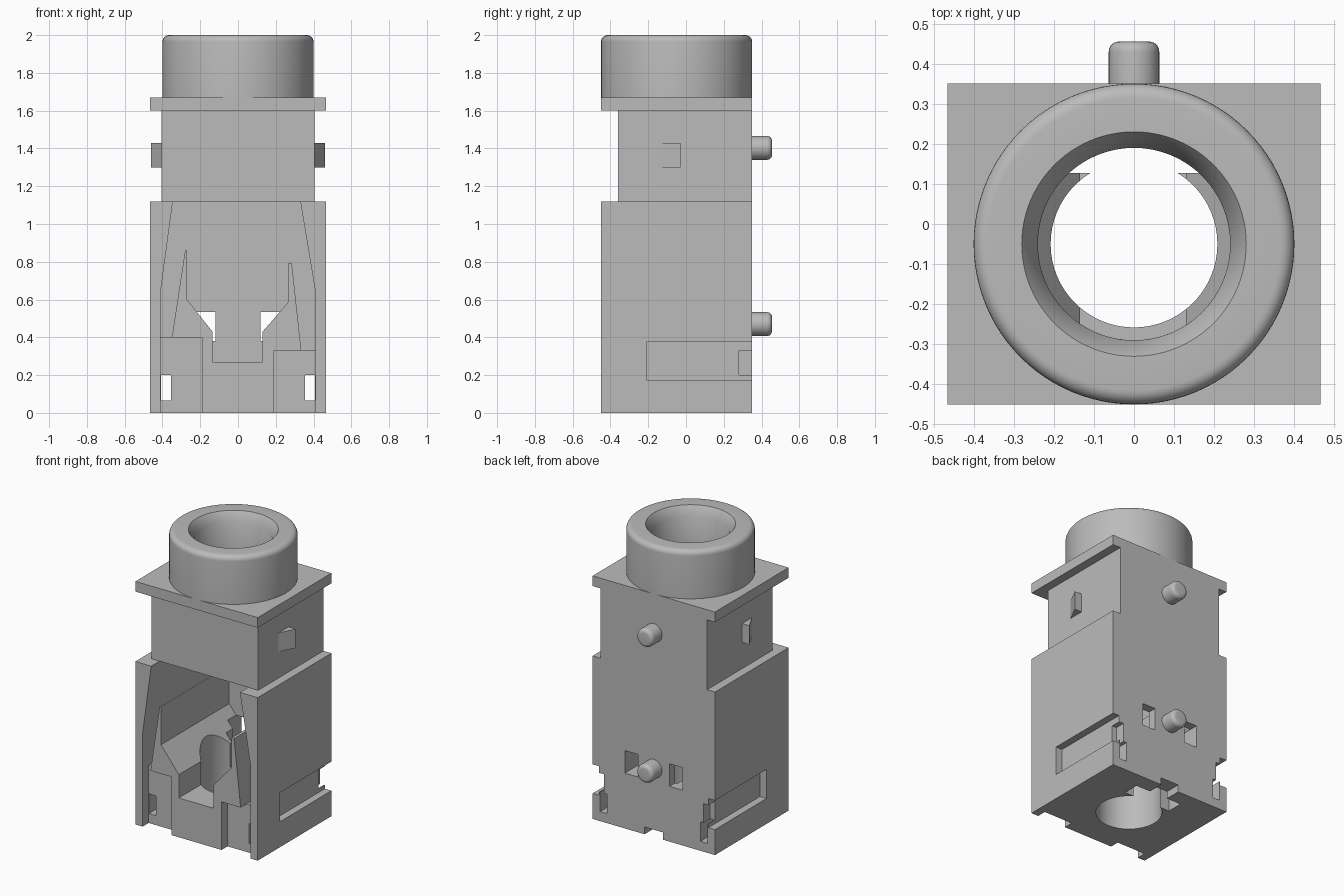
import bpy, bmesh, math
from mathutils import Matrix, Vector

cube = bpy.data.objects.get("Cube")
if cube:
    bpy.data.objects.remove(cube, do_unlink=True)

grey = bpy.data.materials.new("mid grey plastic")
grey.use_nodes = True
COLOUR = (0.5, 0.5, 0.5, 1)
grey.diffuse_color = COLOUR
grey.node_tree.nodes["Principled BSDF"].inputs["Base Color"].default_value = COLOUR

BORE_Y = -0.05
FRONT, BACK, HALF = -0.45, 0.35, 0.465


def finish(name, bm):
    bmesh.ops.recalc_face_normals(bm, faces=bm.faces)
    mesh = bpy.data.meshes.new(name)
    bm.to_mesh(mesh)
    bm.free()
    obj = bpy.data.objects.new(name, mesh)
    bpy.context.collection.objects.link(obj)
    mesh.materials.append(grey)
    return obj


def box(name, x, y, z):
    bm = bmesh.new()
    size = Vector((x[1] - x[0], y[1] - y[0], z[1] - z[0]))
    mid = Vector((sum(x), sum(y), sum(z))) / 2
    bmesh.ops.create_cube(bm, size=1, matrix=Matrix.Translation(mid) @ Matrix.Diagonal(size).to_4x4())
    return finish(name, bm)


def prism(name, points, direction):
    """Extrude a closed outline along a direction."""
    bm = bmesh.new()
    face = bm.faces.new([bm.verts.new(p) for p in points])
    ext = bmesh.ops.extrude_face_region(bm, geom=[face], use_keep_orig=True)
    moved = [v for v in ext["geom"] if isinstance(v, bmesh.types.BMVert)]
    bmesh.ops.translate(bm, verts=moved, vec=direction)
    return finish(name, bm)


def lathe(name, profile, place, closed=False, steps=64):
    """Spin (radius, height) points about the local z axis."""
    bm = bmesh.new()
    verts = [bm.verts.new((r, 0, h)) for r, h in profile]
    pairs = list(zip(verts, verts[1:]))
    if closed:
        pairs.append((verts[-1], verts[0]))
    edges = [bm.edges.new(p) for p in pairs]
    bmesh.ops.spin(bm, geom=verts + edges, cent=(0, 0, 0), axis=(0, 0, 1),
                   angle=2 * math.pi, steps=steps)
    bmesh.ops.remove_doubles(bm, verts=bm.verts, dist=1e-4)
    bm.transform(place)
    return finish(name, bm)


def cylinder(name, r, z0, z1):
    return lathe(name, [(0, z0), (r, z0), (r, z1), (0, z1)], Matrix.Translation((0, BORE_Y, 0)))


def rounded(r, top, bevel, n=6):
    """Quarter-round corner of a turned profile."""
    arc = [math.pi / 2 * i / n for i in range(n + 1)]
    return [(r - bevel + bevel * math.cos(a), top - bevel + bevel * math.sin(a)) for a in arc]


def activate(obj):
    bpy.ops.object.select_all(action='DESELECT')
    obj.select_set(True)
    bpy.context.view_layer.objects.active = obj


def cut(obj, cutters):
    for c in cutters:
        activate(obj)
        mod = obj.modifiers.new("cut", 'BOOLEAN')
        mod.operation, mod.solver, mod.object = 'DIFFERENCE', 'EXACT', c
        bpy.ops.object.modifier_apply(modifier=mod.name)
        bpy.data.objects.remove(c, do_unlink=True)


def smooth(obj):
    activate(obj)
    bpy.ops.object.shade_smooth_by_angle(angle=math.radians(35))


# Lower housing: open front cavity with two thin blades and a V-shaped cradle
cavity = [(-.41, .40), (-.41, .64), (-.345, 1.12), (-.345, 1.2), (.33, 1.2), (.33, 1.12),
          (.41, .64), (.41, .33), (.335, .33), (.285, .79), (.265, .79), (.265, .585),
          (.13, .43), (.13, .27), (-.135, .27), (-.135, .43), (-.27, .60), (-.27, .86),
          (-.28, .86), (-.35, .40)]
lower = box("lower_housing", (-HALF, HALF), (FRONT, BACK), (0, 1.12))
cutters = [
    prism("cavity_cutter", [(x, -.6, z) for x, z in cavity], (0, .89, 0)),
    cylinder("bore_cutter", .208, -.1, 1.0),
    box("rear_well_cutter", (-.18, .18), (.127, .24), (-.1, .7)),
    box("rear_notch_cutter", (-.07, .07), (.2, .5), (-.1, .05)),
    box("front_recess_cutter", (-.41, -.19), (-.6, -.385), (-.1, .40)),
    box("front_recess_cutter", (.19, .41), (-.6, -.385), (-.1, .33)),
]
for s in (-1, 1):
    def span(a, b):
        return tuple(sorted((s * a, s * b)))
    cutters += [
        box("window_cutter", span(.12, .22), (.2, .5), (.38, .535)),
        box("passage_cutter", span(.355, .408), (-.6, .6), (.065, .2)),
        box("side_slot_cutter", span(.415, .6), (-.21, .6), (.175, .375)),
        box("slot_end_cutter", span(.38, .6), (.28, .6), (.2, .33)),
    ]
cut(lower, cutters)
smooth(lower)

# Upper housing and flange, bored through
upper = box("upper_housing", (-.405, .405), (-.36, BACK), (1.12, 1.60))
flange = box("flange_plate", (-HALF, HALF), (FRONT, BACK), (1.60, 1.67))
for part in (upper, flange):
    cut(part, [cylinder("bore_cutter", .24, 1.0, 1.8)])
    smooth(part)

# Turned collar with countersunk mouth
collar = lathe("collar_ring", [(.24, 1.67), (.40, 1.67)] + rounded(.40, 2.0, .035)
               + [(.28, 2.0), (.24, 1.94)], Matrix.Translation((0, BORE_Y, 0)), closed=True, steps=96)
smooth(collar)

# Locating pegs on the back
for name, z in (("upper_peg", 1.403), ("lower_peg", .47)):
    place = Matrix.Translation((0, BACK, z)) @ Matrix.Rotation(-math.pi / 2, 4, 'X')
    smooth(lathe(name, [(0, -.01), (.063, -.01)] + rounded(.063, .105, .025) + [(0, .105)], place, steps=32))

# Wedge-shaped snap tabs on the sides
for name, s in (("left_snap_tab", 1), ("right_snap_tab", -1)):
    prism(name, [(s * .40, -.15, 1.30), (s * .46, -.03, 1.30), (s * .40, -.03, 1.30)], (0, 0, .13))
